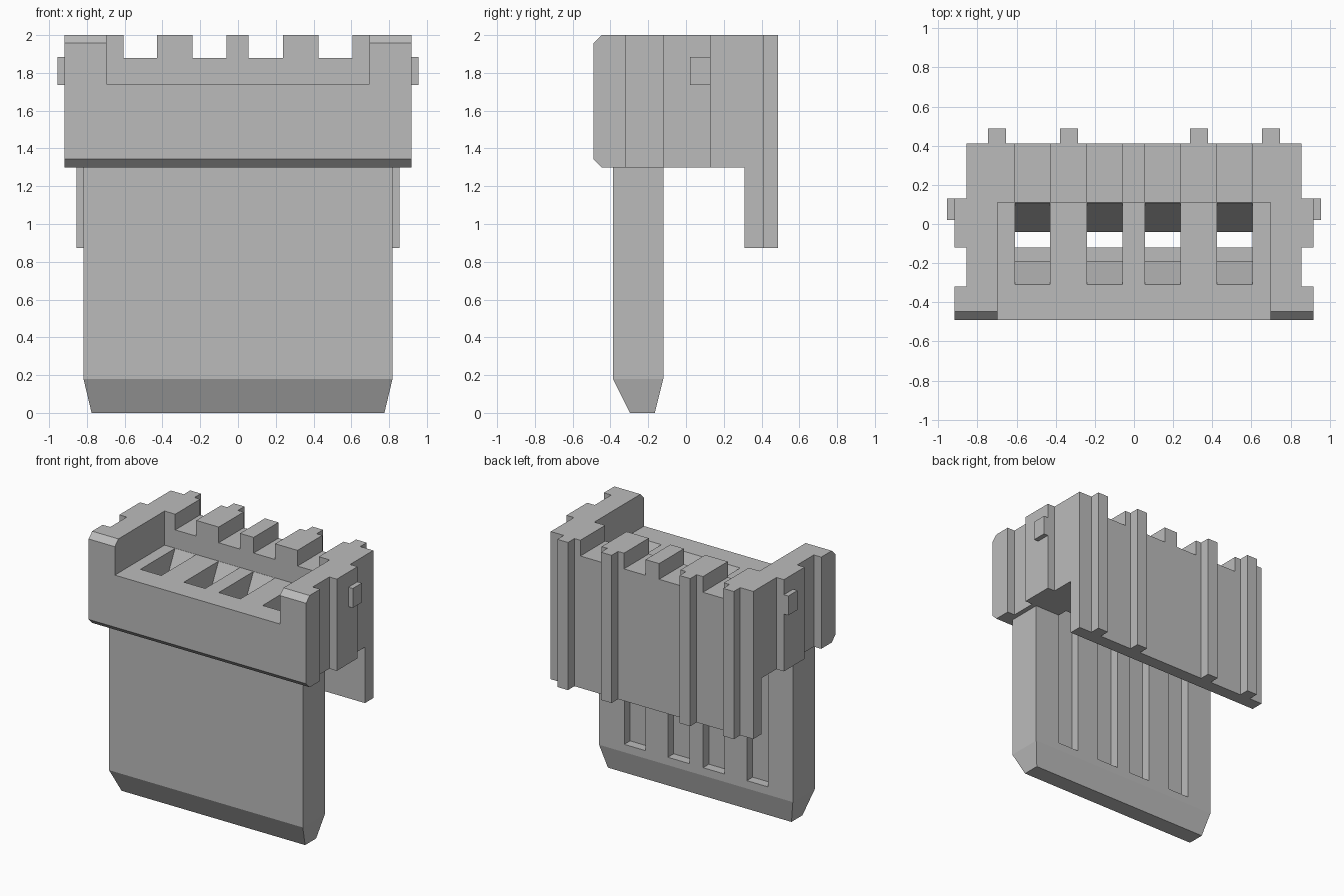
import bpy, bmesh
from mathutils import Vector

cube = bpy.data.objects.get("Cube")
if cube:
    bpy.data.objects.remove(cube, do_unlink=True)

grey = bpy.data.materials.new("grey plastic")
grey.use_nodes = True
grey.diffuse_color = (0.5, 0.5, 0.5, 1)
grey.node_tree.nodes["Principled BSDF"].inputs["Base Color"].default_value = (0.5, 0.5, 0.5, 1)


def make(name, bm):
    bmesh.ops.recalc_face_normals(bm, faces=bm.faces)
    mesh = bpy.data.meshes.new(name)
    bm.to_mesh(mesh)
    bm.free()
    mesh.materials.append(grey)
    ob = bpy.data.objects.new(name, mesh)
    bpy.context.collection.objects.link(ob)
    return ob


def prism(bm, points, direction):
    """Extrude a closed outline along a direction; returns the end vertices."""
    face = bm.faces.new([bm.verts.new(p) for p in points])
    ret = bmesh.ops.extrude_face_region(bm, geom=[face], use_keep_orig=True)
    end = [g for g in ret["geom"] if isinstance(g, bmesh.types.BMVert)]
    bmesh.ops.translate(bm, verts=end, vec=Vector(direction))
    return end


def box(bm, x0, x1, y0, y1, z0, z1):
    return prism(bm, [(x0, y0, z0), (x1, y0, z0), (x1, y1, z0), (x0, y1, z0)], (0, 0, z1 - z0))


def cut(target, bm):
    cutter = make("cutter", bm)
    cutter.hide_render = True
    mod = target.modifiers.new("cut", "BOOLEAN")
    mod.operation, mod.solver, mod.object = "DIFFERENCE", "EXACT", cutter
    bpy.context.view_layer.objects.active = target
    bpy.ops.object.modifier_apply(modifier=mod.name)
    bpy.data.objects.remove(cutter, do_unlink=True)


FRONT, BACK, BASE, TOP = -0.49, 0.41, 1.30, 2.0
WIDE, NARROW = 0.918, 0.855
slots = [(-0.607, -0.43), (-0.24, -0.06), (0.055, 0.237), (0.425, 0.605)]

# Housing with stepped sides and chamfered front edges
half = [(WIDE, FRONT), (WIDE, -0.32), (NARROW, -0.32), (NARROW, -0.12),
        (WIDE, -0.12), (WIDE, 0.13), (NARROW, 0.13), (NARROW, BACK)]
outline = half + [(-x, y) for x, y in reversed(half)]
bm = bmesh.new()
prism(bm, [(x, y, BASE) for x, y in outline], (0, 0, TOP - BASE))
edges = [e for e in bm.edges if all(abs(v.co.y - FRONT) < 1e-4 for v in e.verts)
         and abs(e.verts[0].co.z - e.verts[1].co.z) < 1e-4]
bmesh.ops.bevel(bm, geom=edges, offset=0.043, segments=1, affect="EDGES")
housing = make("housing", bm)

# Front recess
bm = bmesh.new()
box(bm, -0.697, 0.697, -0.6, 0.11, 1.74, 2.1)
cut(housing, bm)

# Notches in the rear wall
bm = bmesh.new()
for a, b in slots:
    box(bm, a, b, 0.05, 0.5, 1.88, 2.1)
cut(housing, bm)

# Funnel-shaped contact openings
funnel = [(-0.31, 1.77), (-0.31, 1.74), (-0.19, 1.49), (-0.19, 1.2),
          (-0.04, 1.2), (-0.04, 1.45), (0.108, 1.74), (0.108, 1.77)]
bm = bmesh.new()
for a, b in slots:
    prism(bm, [(a, y, z) for y, z in funnel], (b - a, 0, 0))
cut(housing, bm)

# Tongue with a tapered tip
bm = bmesh.new()
box(bm, -0.818, 0.818, -0.387, -0.12, 0.18, BASE)
bm.faces.ensure_lookup_table()
bottom = min(bm.faces, key=lambda f: f.calc_center_median().z)
ret = bmesh.ops.extrude_face_region(bm, geom=[bottom])
for v in ret["geom"]:
    if isinstance(v, bmesh.types.BMVert):
        v.co = (0.775 if v.co.x > 0 else -0.775, -0.297 if v.co.y < -0.2 else -0.165, 0)
bmesh.ops.delete(bm, geom=[bottom], context="FACES_ONLY")
tongue = make("tongue", bm)

# Contact grooves in the back of the tongue
bm = bmesh.new()
for a, b in slots:
    box(bm, a, b, -0.19, -0.05, 0.24, 1.4)
cut(tongue, bm)

# Rear skirt below the housing
bm = bmesh.new()
box(bm, -NARROW, NARROW, 0.31, BACK, 0.873, BASE)
make("rear_skirt", bm)

# Rear ribs
bm = bmesh.new()
for s in (-1, 1):
    for c in (0.332, 0.7):
        box(bm, s * c - 0.045, s * c + 0.045, BACK, 0.488, 0.873, TOP)
make("rear_ribs", bm)

# Side latch bumps
bm = bmesh.new()
for s in (-1, 1):
    box(bm, s * WIDE, s * 0.955, 0.02, 0.13, 1.737, 1.885)
make("side_latches", bm)
